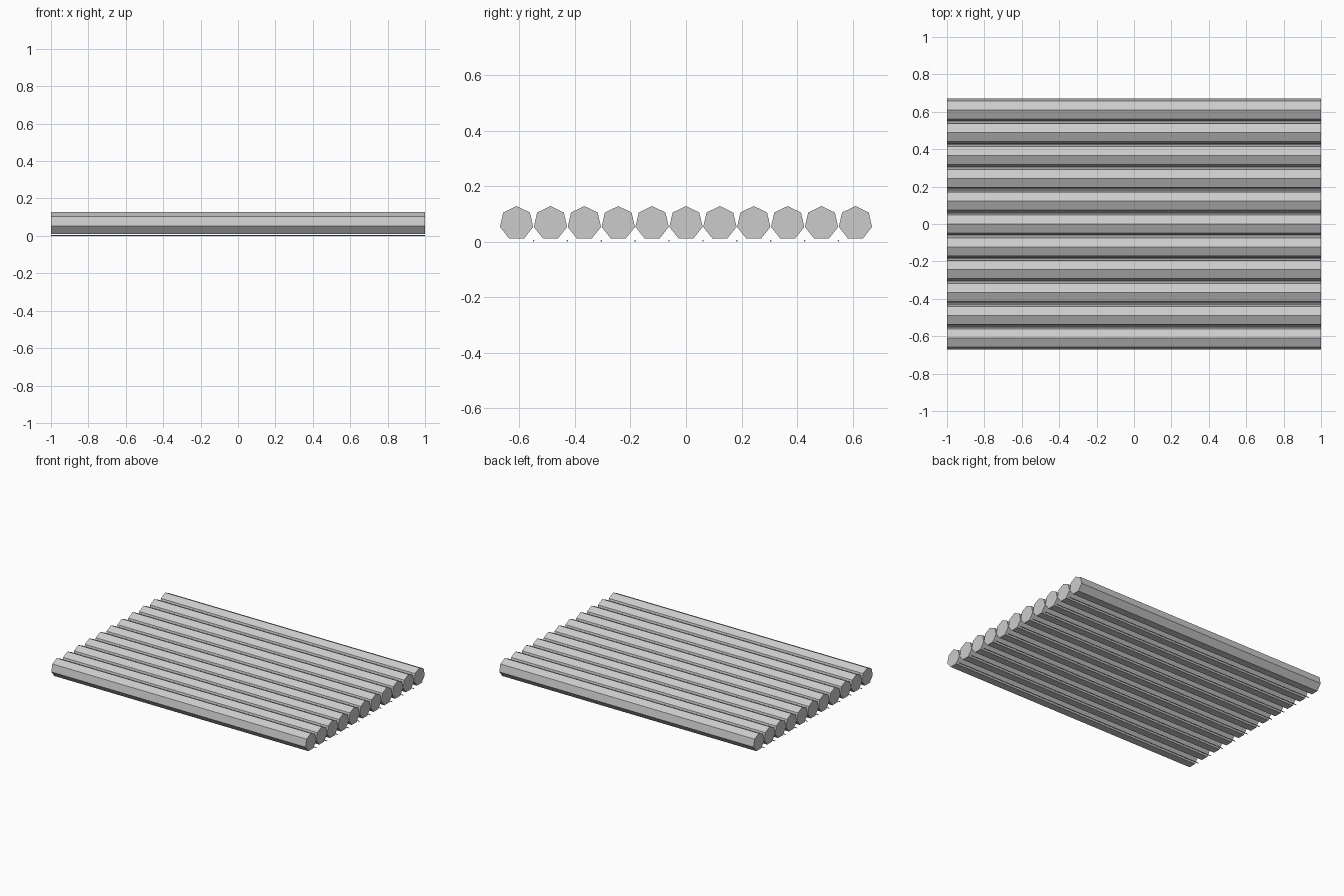
import bpy
import math

LOG_COUNT = 11
SPACING = 0.122
LENGTH = 2.0

if "Cube" in bpy.data.objects:
    bpy.data.objects.remove(bpy.data.objects["Cube"], do_unlink=True)

grey = bpy.data.materials.new("plain grey")
grey.use_nodes = True
colour = (0.6, 0.6, 0.6, 1)
grey.diffuse_color = colour
grey.node_tree.nodes["Principled BSDF"].inputs["Base Color"].default_value = colour


def rod(name, sides, radius, y, z):
    """Flat-sided rod along x with one corner pointing up."""
    bpy.ops.mesh.primitive_cylinder_add(vertices=sides, radius=radius, depth=LENGTH)
    obj = bpy.context.object
    obj.name = name
    # Lay the rod along x, then turn its first corner to the top
    for v in obj.data.vertices:
        px, py, pz = v.co
        v.co = (pz, px, py)
    obj.location = (0, y, z)
    obj.data.materials.append(grey)
    return obj


# Row of seven-sided logs
for i in range(LOG_COUNT):
    y = (i - (LOG_COUNT - 1) / 2) * SPACING
    rod(f"log_{i + 1}", 7, 0.0615, y, 0.0665)

# Thin rods under the gaps between the logs
for i in range(LOG_COUNT - 1):
    y = (i - (LOG_COUNT - 2) / 2) * SPACING
    rod(f"thin_rod_{i + 1}", 6, 0.003, y, 0.003)
